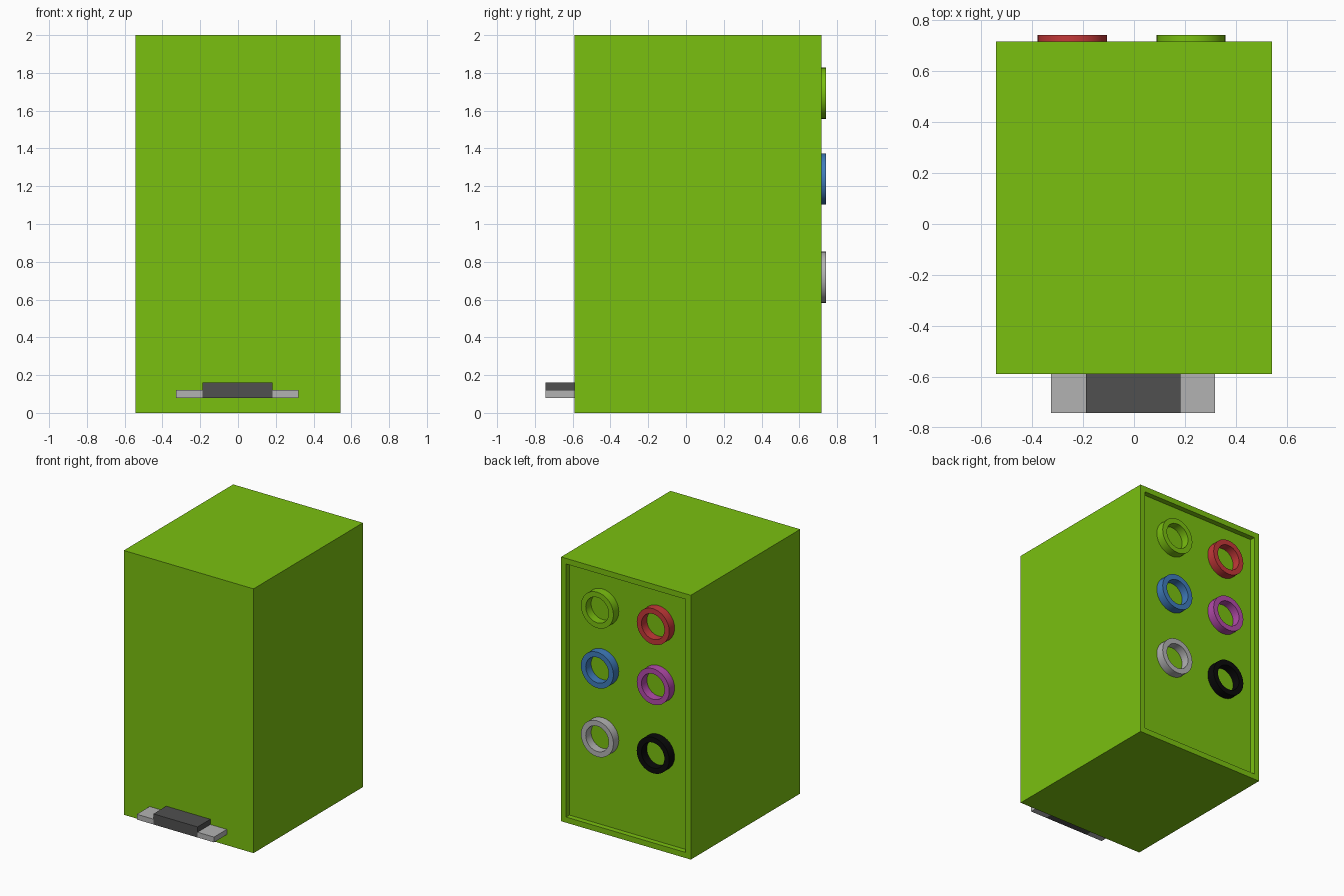
import bpy, bmesh, math
from mathutils import Matrix, Vector

if "Cube" in bpy.data.objects:
    bpy.data.objects.remove(bpy.data.objects["Cube"])


def material(name, rgb):
    m = bpy.data.materials.new(name)
    m.diffuse_color = (*rgb, 1)
    m.use_nodes = True
    m.node_tree.nodes["Principled BSDF"].inputs["Base Color"].default_value = m.diffuse_color
    return m


def finish(bm, name, mat):
    bmesh.ops.recalc_face_normals(bm, faces=bm.faces)
    me = bpy.data.meshes.new(name)
    bm.to_mesh(me)
    bm.free()
    me.materials.append(mat)
    ob = bpy.data.objects.new(name, me)
    bpy.context.collection.objects.link(ob)
    return ob


def box_mesh(lo, hi):
    lo, hi = Vector(lo), Vector(hi)
    bm = bmesh.new()
    bmesh.ops.create_cube(bm, size=1, matrix=Matrix.Translation((lo + hi) / 2)
                          @ Matrix.Diagonal((*(hi - lo), 1)))
    return bm


green = material("green", (0.195, 0.527, 0.005))
dark = material("dark_grey", (0.08, 0.08, 0.08))
light = material("light_grey", (0.45, 0.45, 0.45))

# Cabinet with a shallow recessed back panel
BACK, RECESS = 0.718, 0.04
bm = box_mesh((-0.543, -0.59, 0), (0.543, BACK, 2))
bm.faces.ensure_lookup_table()
back = max(bm.faces, key=lambda f: f.calc_center_median().y)
bmesh.ops.inset_region(bm, faces=[back], thickness=0.06)
panel = bmesh.ops.extrude_discrete_faces(bm, faces=[back])["faces"][0]
bmesh.ops.translate(bm, verts=panel.verts, vec=(0, -RECESS, 0))
finish(bm, "cabinet", green)

# Foot pedal: raised centre block with a thin plate on each side
finish(box_mesh((-0.188, -0.743, 0.08), (0.182, -0.59, 0.16)), "pedal_block", dark)
finish(box_mesh((-0.327, -0.743, 0.08), (-0.188, -0.59, 0.12)), "pedal_plate_left", light)
finish(box_mesh((0.182, -0.743, 0.08), (0.319, -0.59, 0.12)), "pedal_plate_right", light)


# Coloured socket rings: a rectangular section spun around the y axis
def ring(name, x, z, mat, outer=0.136, inner=0.096):
    bm = bmesh.new()
    y0, y1 = BACK - RECESS, 0.742
    pts = [(inner, y0), (outer, y0), (outer, y1), (inner, y1)]
    vs = [bm.verts.new((r, y, 0)) for r, y in pts]
    es = [bm.edges.new((vs[i], vs[(i + 1) % 4])) for i in range(4)]
    bmesh.ops.spin(bm, geom=vs + es, cent=(0, 0, 0), axis=(0, 1, 0),
                   angle=math.tau, steps=32, use_merge=True)
    bmesh.ops.remove_doubles(bm, verts=bm.verts, dist=1e-5)
    ob = finish(bm, name, mat)
    ob.location = (x, 0, z)
    bpy.ops.object.select_all(action='DESELECT')
    ob.select_set(True)
    bpy.context.view_layer.objects.active = ob
    bpy.ops.object.shade_smooth_by_angle(angle=math.radians(35))


rows = [
    (1.692, ("green", green), ("red", material("red", (0.55, 0.04, 0.04)))),
    (1.238, ("blue", material("blue", (0.05, 0.20, 0.50))),
     ("purple", material("purple", (0.45, 0.07, 0.40)))),
    (0.718, ("grey", light), ("black", material("black", (0.003, 0.003, 0.003)))),
]
for z, a, b in rows:
    for x, (label, mat) in zip((0.224, -0.243), (a, b)):
        ring("socket_ring_" + label, x, z, mat)
